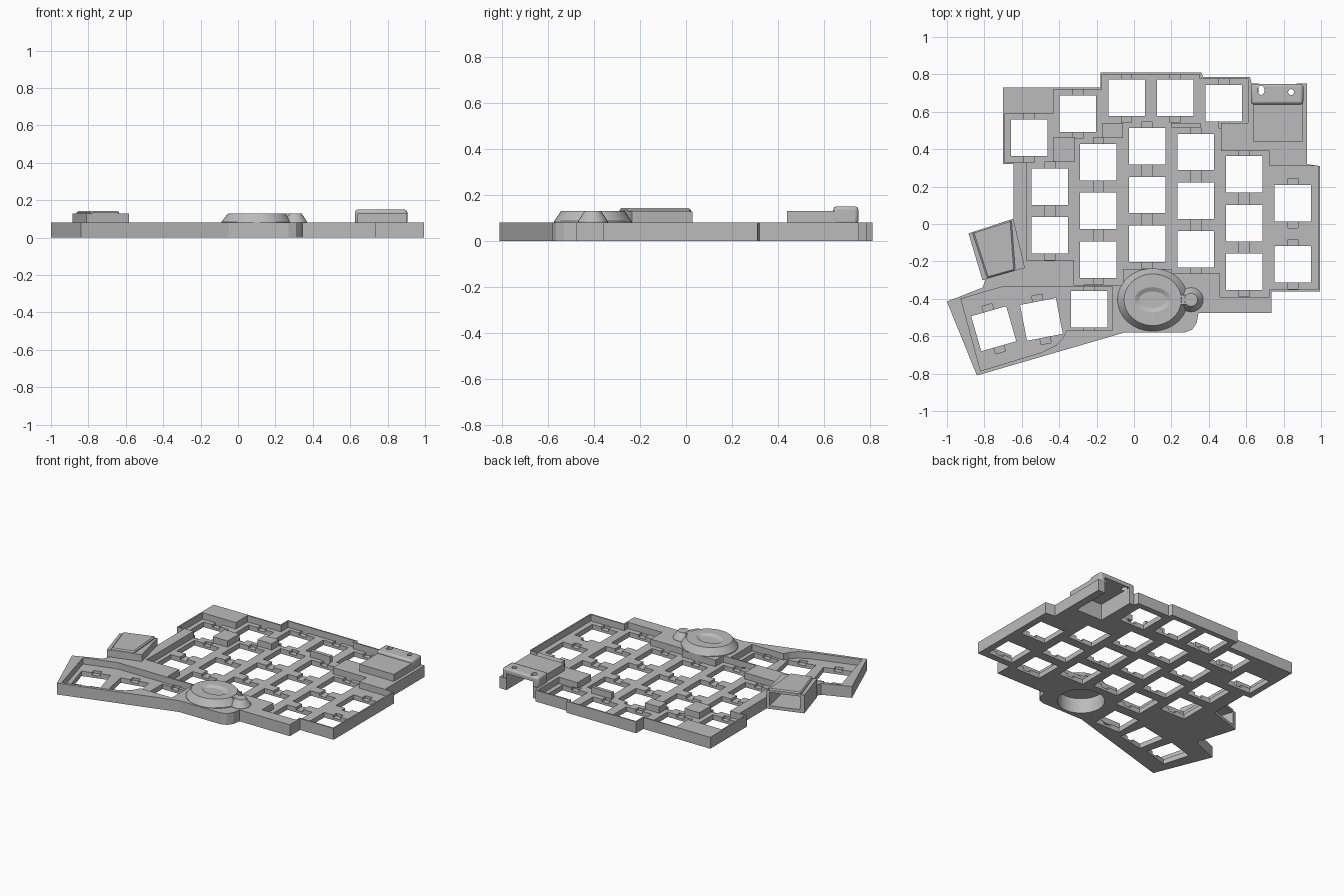
import bpy, bmesh, math
from mathutils import Matrix, Vector

if "Cube" in bpy.data.objects:
    bpy.data.objects.remove(bpy.data.objects["Cube"], do_unlink=True)

grey = bpy.data.materials.new("case grey")
grey.use_nodes = True
grey.diffuse_color = (0.5, 0.5, 0.5, 1)
grey.node_tree.nodes["Principled BSDF"].inputs["Base Color"].default_value = (0.5, 0.5, 0.5, 1)


def finish(name, bm, cutter=False):
    bmesh.ops.recalc_face_normals(bm, faces=bm.faces)
    mesh = bpy.data.meshes.new(name)
    bm.to_mesh(mesh)
    bm.free()
    mesh.materials.append(grey)
    ob = bpy.data.objects.new(name, mesh)
    bpy.context.scene.collection.objects.link(ob)
    if cutter:
        ob.hide_render = True
        ob.hide_viewport = True
        ob.display_type = 'WIRE'
    return ob


def loft(bm, rings):
    """Skin a stack of equal-length point rings and cap both ends."""
    loops = [[bm.verts.new(p) for p in ring] for ring in rings]
    for a, b in zip(loops, loops[1:]):
        for i in range(len(a)):
            j = (i + 1) % len(a)
            bm.faces.new((a[i], a[j], b[j], b[i]))
    bm.faces.new(loops[0][::-1])
    bm.faces.new(loops[-1])


def prism(name, pts, z0, z1, cutter=False):
    bm = bmesh.new()
    loft(bm, [[(x, y, z) for x, y in pts] for z in (z0, z1)])
    return finish(name, bm, cutter)


def rect(x0, y0, x1, y1):
    return [(x0, y0), (x1, y0), (x1, y1), (x0, y1)]


def box(name, x0, y0, x1, y1, z0, z1, cutter=False):
    return prism(name, rect(x0, y0, x1, y1), z0, z1, cutter)


def turned(name, cx, cy, profile, cutter=False, n=48):
    """Elliptical stack; profile rows are (rx, ry, z)."""
    bm = bmesh.new()
    angles = [2 * math.pi * i / n for i in range(n)]
    loft(bm, [[(cx + rx * math.cos(a), cy + ry * math.sin(a), z) for a in angles]
              for rx, ry, z in profile])
    return finish(name, bm, cutter)


def cut(ob, *cutters, overlap=False):
    for c in cutters:
        m = ob.modifiers.new("cut " + c.name, 'BOOLEAN')
        m.operation, m.solver, m.object = 'DIFFERENCE', 'EXACT', c
        m.use_self = overlap


def bevel(ob, width, segments=2):
    m = ob.modifiers.new("bevel", 'BEVEL')
    m.width, m.segments, m.limit_method = width, segments, 'ANGLE'


# Case outline, clockwise from the back left corner
body = prism("case_body", [
    (-.70, .73), (-.18, .73), (-.18, .81), (.36, .81), (.37, .785), (.62, .785),
    (.63, .75), (.925, .75), (.925, .32), (.995, .31), (.995, -.36), (.735, -.36),
    (.735, -.475), (.345, -.475), (.335, -.53), (.31, -.565), (.27, -.58), (-.05, -.58),
    (-.84, -.81), (-1, -.415), (-.81, -.34), (-.79, -.29), (-.59, -.235),
    (-.645, 0), (-.645, .32), (-.70, .32)], 0, .08)

# Sunken key wells
floor = .035
main_well = prism("main_well_cutter", [
    (-.69, .59), (-.43, .59), (-.43, .72), (-.17, .72), (-.17, .80), (.35, .80),
    (.35, .775), (.61, .775), (.61, .54), (.465, .54), (.465, .39), (.725, .39),
    (.725, .31), (.985, .31), (.985, -.35), (.725, -.35), (.725, -.39), (.46, -.39),
    (.46, -.265), (.2, -.265), (.2, -.24), (-.06, -.24), (-.06, -.325), (-.32, -.325),
    (-.32, -.195), (-.575, -.195), (-.575, .33), (-.69, .33)], floor, .2, True)
thumb_well = prism("thumb_well_cutter", [
    (-.925, -.40), (-.70, -.335), (-.115, -.335), (-.115, -.57), (-.36, -.57),
    (-.38, -.61), (-.42, -.65), (-.49, -.685), (-.82, -.785)], floor, .2, True)

# Key openings and the shallow clip grooves beside them
keys = [(-.56, .46, 0), (-.30, .59, 0), (-.04, .675, 0), (.22, .675, 0), (.48, .645, 0),
        (.85, .11, 0), (.85, -.215, 0), (-.45, .20, 0), (-.45, -.06, 0),
        (-.24, -.455, 0), (-.495, -.51, 11), (-.75, -.56, 16)]
for x, top in ((-.19, .33), (.07, .415), (.33, .385), (.59, .265)):
    keys += [(x, top - .26 * row, 0) for row in range(3)]


def key_cutter(name, w, d, z0, z1):
    bm = bmesh.new()
    for x, y, turn in keys:
        place = Matrix.Translation((x, y, (z0 + z1) / 2)) @ Matrix.Rotation(math.radians(turn), 4, 'Z')
        bmesh.ops.create_cube(bm, size=1, matrix=place @ Matrix.Diagonal((w, d, z1 - z0, 1)))
    return finish(name, bm, True)


key_holes = key_cutter("key_hole_cutter", .195, .195, -.05, .2)
clip_grooves = key_cutter("clip_groove_cutter", .055, .264, .017, .04)

# Cavities open to the underside
dial_x, dial_y = .10, -.405
dial_cavity = turned("dial_cavity_cutter", dial_x, dial_y, [(.15, .15, -.05), (.15, .15, .105)], True)
port_cavity = box("port_cavity_cutter", .665, .47, .87, .85, -.05, .115, True)

cut(body, main_well, thumb_well, key_holes)
cut(body, clip_grooves, overlap=True)
cut(body, dial_cavity, port_cavity)

# Raised blocks left standing between the staggered keys
for i, r in enumerate([(-.43, .335, -.315, .465), (-.17, .46, -.06, .54), (.20, .515, .355, .54)]):
    box(f"raised_block_{i + 1}", *r, floor - .005, .079)

# Round dial mount with a dished oval top and a small side boss
dial = turned("dial_mount", dial_x, dial_y, [
    (.188, .168, floor), (.188, .168, .085), (.153, .138, .13),
    (.095, .067, .13), (.072, .044, .118)])
boss = turned("dial_side_boss", .305, -.405, [(.065, .065, .07), (.065, .065, .085), (.035, .035, .13)], n=24)
bridge = prism("dial_boss_bridge", rect(.22, -.43, .305, -.38), .07, .129)
for part in (dial, boss, bridge):
    cut(part, dial_cavity)

# Back port cover: low front slab and a taller back lip with two holes
slab = box("port_cover_slab", .637, .44, .903, .66, .07, .13)
lip = box("port_cover_lip", .625, .64, .905, .749, .07, .15)
bevel(lip, .014)
cut(slab, port_cavity)
cut(lip, port_cavity,
    turned("reset_hole_cutter", .68, .715, [(.018, .025, .05), (.018, .025, .2)], True, 20),
    turned("light_hole_cutter", .84, .705, [(.016, .016, .05), (.016, .016, .2)], True, 20))

# Angled side port sleeve, open at the back
sleeve = prism("side_port_sleeve", [(-.885, -.05), (-.645, .028), (-.583, -.235), (-.81, -.30)], 0, .128)
panel = prism("side_port_panel", [(-.865, -.043), (-.655, .024), (-.635, -.249), (-.785, -.291)], .12, .142)
bevel(panel, .008, 1)
cavity = prism("side_port_cutter", [(-.875, .02), (-.675, .083), (-.615, -.215), (-.785, -.265)], .022, .115, True)
cut(sleeve, cavity)

# Soft shading on the turned parts only
bpy.ops.object.select_all(action='DESELECT')
for part in (dial, boss, lip):
    part.select_set(True)
bpy.context.view_layer.objects.active = dial
bpy.ops.object.shade_smooth_by_angle(angle=math.radians(25))
